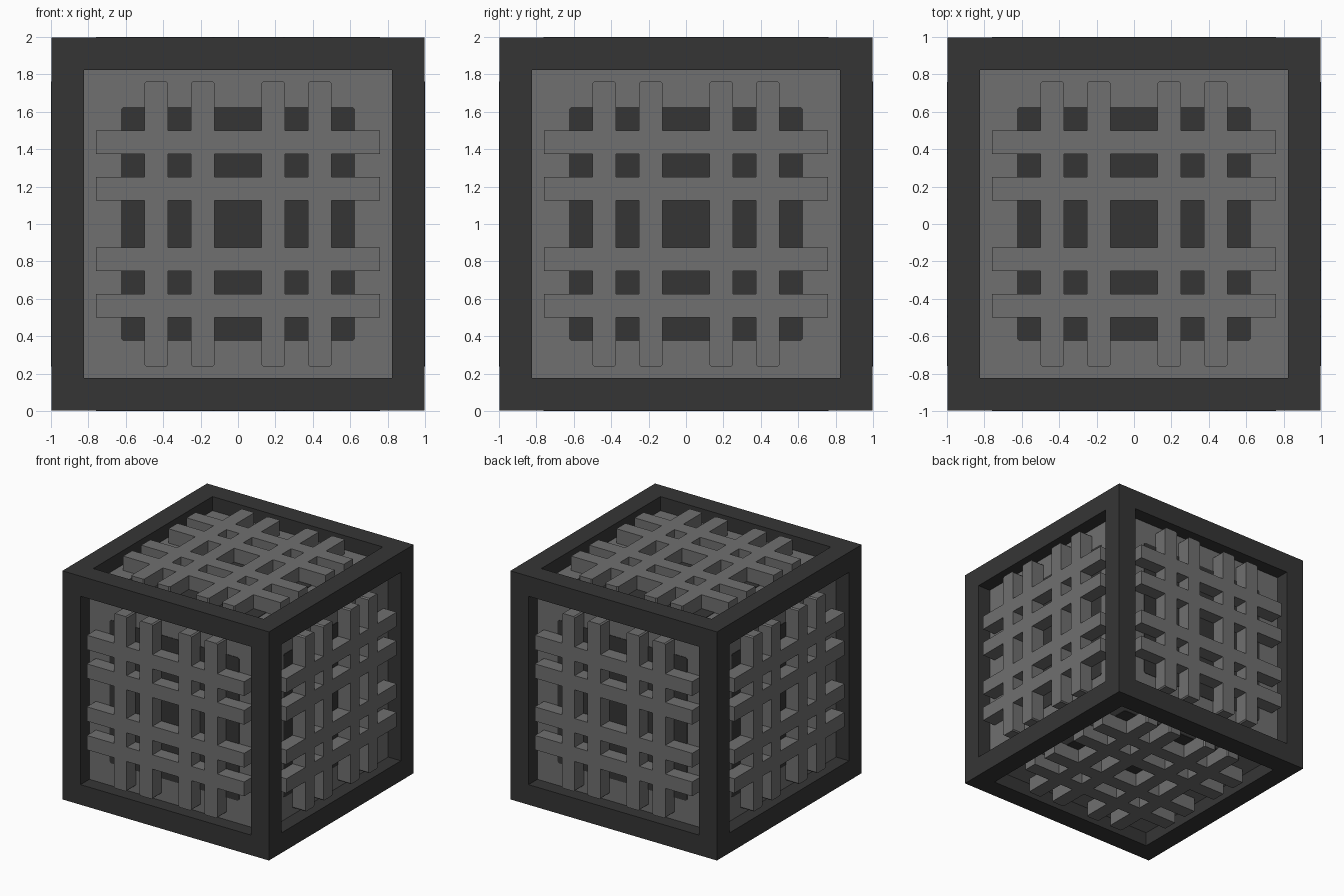
import bpy
import bmesh
from math import pi
from mathutils import Matrix, Vector

cube = bpy.data.objects.get("Cube")
if cube:
    bpy.data.objects.remove(cube, do_unlink=True)


def make_material(name, value):
    mat = bpy.data.materials.new(name)
    mat.use_nodes = True
    colour = (value, value, value, 1.0)
    mat.diffuse_color = colour
    mat.node_tree.nodes["Principled BSDF"].inputs["Base Color"].default_value = colour
    return mat


DARK = make_material("dark grey", 0.036)
LIGHT = make_material("mid grey", 0.16)

HALF = 0.998      # half size of the casing; bars stand just proud of it
FLOOR = 0.875     # distance of each recessed floor from the centre
BARS = (-0.4375, -0.1875, 0.1875, 0.4375)
CENTRE = Matrix.Translation((0, 0, 1))

# Each side is designed facing +z, then turned to its place
SIDES = {
    "front": Matrix.Rotation(pi / 2, 4, 'X'),
    "right": Matrix.Rotation(pi / 2, 4, 'Z') @ Matrix.Rotation(pi / 2, 4, 'X'),
    "back": Matrix.Rotation(pi, 4, 'Z') @ Matrix.Rotation(pi / 2, 4, 'X'),
    "left": Matrix.Rotation(-pi / 2, 4, 'Z') @ Matrix.Rotation(pi / 2, 4, 'X'),
    "top": Matrix.Identity(4),
    "bottom": Matrix.Rotation(pi, 4, 'X'),
}


def add_object(name, bm, mats, matrix):
    mesh = bpy.data.meshes.new(name)
    bm.to_mesh(mesh)
    bm.free()
    for mat in mats:
        mesh.materials.append(mat)
    obj = bpy.data.objects.new(name, mesh)
    obj.matrix_world = matrix
    bpy.context.collection.objects.link(obj)
    return obj


def add_box(bm, low, high):
    low, high = Vector(low), Vector(high)
    size = high - low
    matrix = Matrix.Translation((low + high) / 2) @ Matrix.Diagonal((*size, 1))
    return bmesh.ops.create_cube(bm, size=1, matrix=matrix)["verts"]


def chamfer(bm, verts, width, axis):
    """Cut the box edges that run along one axis."""
    edges = {e for v in verts for e in v.link_edges
             if abs((e.verts[0].co - e.verts[1].co).normalized()[axis]) > 0.9}
    bmesh.ops.bevel(bm, geom=list(edges), offset=width, segments=1,
                    profile=0.5, affect='EDGES')


# Casing: a cube with a square recess in every side
bm = bmesh.new()
bmesh.ops.create_cube(bm, size=2 * HALF)
floors = list(bm.faces)
bmesh.ops.inset_individual(bm, faces=floors, thickness=HALF - 0.75)
bmesh.ops.inset_individual(bm, faces=floors, thickness=0, depth=FLOOR - HALF)
for face in bm.faces:
    on_floor = max(abs(c) for c in face.calc_center_median()) < FLOOR + 0.01
    face.material_index = 1 if on_floor else 0
add_object("casing", bm, (DARK, LIGHT), CENTRE)

for side, turn in SIDES.items():
    # Dark panel lying on the recess floor
    bm = bmesh.new()
    verts = add_box(bm, (-0.625, -0.625, FLOOR - 0.004), (0.625, 0.625, FLOOR + 0.004))
    chamfer(bm, verts, 0.012, 2)
    add_object(side + "_panel", bm, (DARK,), CENTRE @ turn)

    # Grating: crossed bars whose ends bite into the casing
    bm = bmesh.new()
    for pos in BARS:
        add_box(bm, (-0.76, pos - 0.0625, FLOOR), (0.76, pos + 0.0625, 1))
    for pos in BARS:
        verts = add_box(bm, (pos - 0.0625, -0.763, FLOOR), (pos + 0.0625, 0.763, 1))
        chamfer(bm, verts, 0.01, 2)
    add_object(side + "_grating", bm, (LIGHT,), CENTRE @ turn)
